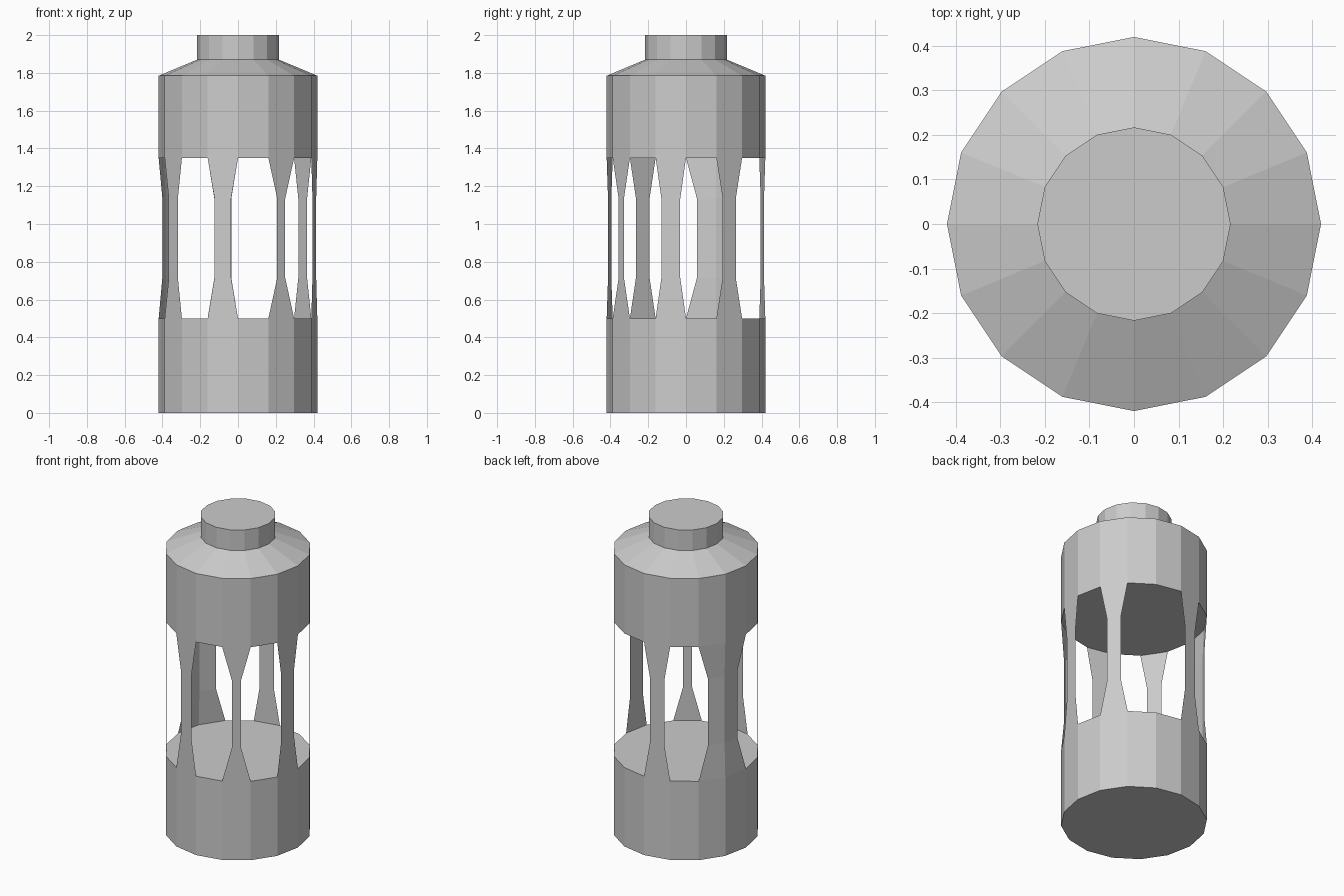
import bpy, bmesh, math
from mathutils import Vector

cube = bpy.data.objects.get("Cube")
if cube:
    bpy.data.objects.remove(cube)

SIDES = 16
R = 0.42

grey = bpy.data.materials.new("light grey")
grey.use_nodes = True
colour = (0.6, 0.6, 0.6, 1)
grey.diffuse_color = colour
grey.node_tree.nodes["Principled BSDF"].inputs["Base Color"].default_value = colour


def corner(i, r, z):
    a = 2 * math.pi * i / SIDES
    return Vector((r * math.cos(a), r * math.sin(a), z))


def finish(name, bm):
    me = bpy.data.meshes.new(name)
    bm.to_mesh(me)
    bm.free()
    me.materials.append(grey)
    ob = bpy.data.objects.new(name, me)
    bpy.context.collection.objects.link(ob)
    return ob


def lathe(name, profile):
    """Closed faceted solid from (radius, height) pairs, bottom to top."""
    bm = bmesh.new()
    rings = [[bm.verts.new(corner(i, r, z)) for i in range(SIDES)] for r, z in profile]
    for lo, hi in zip(rings, rings[1:]):
        for i in range(SIDES):
            j = (i + 1) % SIDES
            bm.faces.new((lo[i], lo[j], hi[j], hi[i]))
    bm.faces.new(rings[0][::-1])
    bm.faces.new(rings[-1])
    return finish(name, bm)


def post(name, first, count, waist):
    """Thin wall strip over some sides, pinched about its centre at mid height."""
    bm = bmesh.new()
    rings = []
    for z, s in ((0.5, 1), (0.715, waist), (1.135, waist), (1.35, 1)):
        pts = [corner(first + k, R, z) for k in range(count + 1)]
        mid = sum(pts, Vector()) / len(pts)
        rings.append([bm.verts.new(mid + (p - mid) * s) for p in pts])
    for lo, hi in zip(rings, rings[1:]):
        for k in range(count):
            bm.faces.new((lo[k], lo[k + 1], hi[k + 1], hi[k]))
    return finish(name, bm)


# Solid drums above and below the open cage
lathe("lower_drum", [(R, 0), (R, 0.5)])
lathe("upper_drum", [(R, 1.35), (R, 1.785), (0.217, 1.87), (0.217, 2.0)])

# Cage posts: first side, sides covered, waist scale
posts = [(1, 1, 0.51), (4, 1, 0.56), (6, 2, 0.62), (9, 1, 0.53),
         (11, 1, 0.55), (13, 1, 0.31), (15, 1, 0.62)]
for n, (first, count, waist) in enumerate(posts, 1):
    post(f"cage_post_{n}", first, count, waist)
